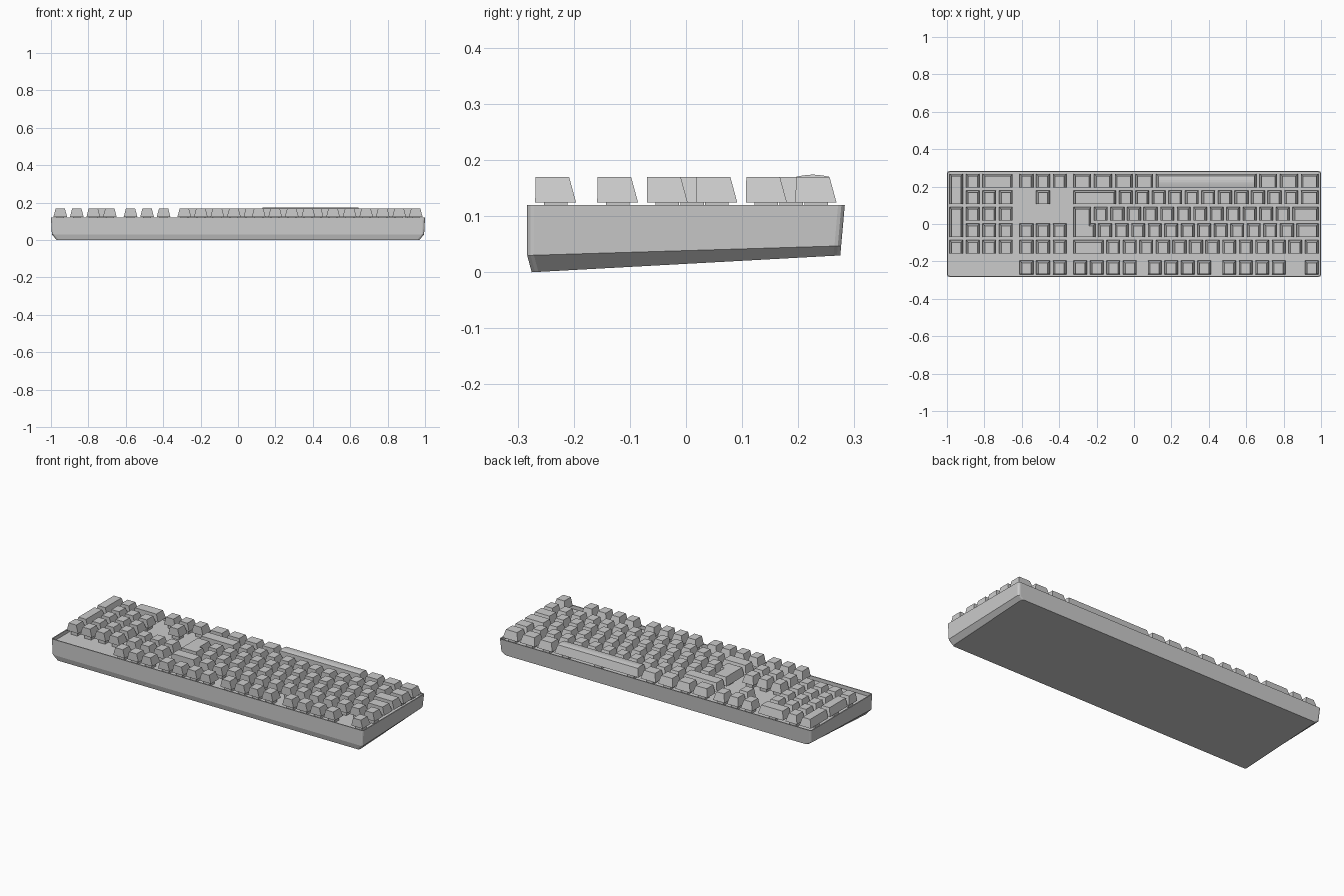
import bpy, bmesh, math

if "Cube" in bpy.data.objects:
    bpy.data.objects.remove(bpy.data.objects["Cube"])

U = 0.0884          # key pitch
GAP = 0.0155        # space between neighbouring keys
X0, Y0 = 0.9945, 0.276
Z_PLATE, Z_KEY, Z_TOP = 0.10, 0.124, 0.170


def finish(bm, name):
    bmesh.ops.recalc_face_normals(bm, faces=bm.faces)
    me = bpy.data.meshes.new(name)
    bm.to_mesh(me)
    bm.free()
    ob = bpy.data.objects.new(name, me)
    bpy.context.collection.objects.link(ob)
    return ob


def loft(bm, rings):
    """Skin a closed stack of point rings and cap both ends."""
    loops = [[bm.verts.new(p) for p in r] for r in rings]
    n = len(loops[0])
    for a, b in zip(loops, loops[1:]):
        for i in range(n):
            j = (i + 1) % n
            bm.faces.new((a[i], a[j], b[j], b[i]))
    bm.faces.new(loops[0][::-1])
    bm.faces.new(loops[-1])


def box(bm, x0, x1, y0, y1, z0, z1):
    base = [(x0, y0), (x1, y0), (x1, y1), (x0, y1)]
    loft(bm, [[(x, y, z) for x, y in base] for z in (z0, z1)])


def case_ring(hx, yf, yb, zf, zb, r=0.012, seg=3):
    """Rounded rectangle whose height runs from zf (front) to zb (back)."""
    pts = []
    for k, (cx, cy) in enumerate([(hx - r, yb - r), (r - hx, yb - r),
                                  (r - hx, yf + r), (hx - r, yf + r)]):
        for s in range(seg + 1):
            a = math.pi / 2 * (k + s / seg)
            x, y = cx + r * math.cos(a), cy + r * math.sin(a)
            pts.append((x, y, zf + (zb - zf) * (y - yf) / (yb - yf)))
    return pts


# Case: sloped underside, chamfered lower edge, thin rim, recessed plate
bm = bmesh.new()
loft(bm, [case_ring(0.970, -0.275, 0.275, 0.0, 0.03),
          case_ring(0.995, -0.283, 0.2765, 0.03, 0.047),
          case_ring(1.0, -0.283, 0.283, 0.12, 0.12),
          case_ring(0.994, -0.277, 0.277, 0.12, 0.12, 0.008),
          case_ring(0.994, -0.277, 0.277, Z_PLATE, Z_PLATE, 0.008)])
finish(bm, "case")


def key(bm, u, v, w=1, h=1, crown=0.0):
    """Keycap with sloped sides and back, upright front, on a square stem.
    u counts from the +x end, v from the +y edge, in key pitches."""
    x1, x0 = X0 - u * U - GAP / 2, X0 - (u + w) * U + GAP / 2
    y1, y0 = Y0 - v * U - GAP / 2, Y0 - (v + h) * U + GAP / 2
    t0, t1 = y0 + 0.0005, y1 - 0.0125
    prof = [(y0, Z_KEY), (y1, Z_KEY), (t1, Z_TOP)]
    if crown:
        prof += [(t1 + (t0 - t1) * i / 6,
                  Z_TOP + crown * math.sin(math.pi * i / 6)) for i in range(1, 6)]
    prof.append((t0, Z_TOP))
    ends = []
    for x, s in ((x0, 1), (x1, -1)):
        ends.append([(x + s * 0.012 * min(1, (z - Z_KEY) / (Z_TOP - Z_KEY)), y, z)
                     for y, z in prof])
    loft(bm, ends)
    stem(bm, (x0 + x1) / 2, (y0 + y1) / 2)


def stem(bm, cx, cy, s=0.021):
    box(bm, cx - s, cx + s, cy - s, cy + s, Z_PLATE - 0.005, Z_KEY + 0.002)


def row(bm, u, v, widths):
    for w in widths:
        key(bm, u, v, w)
        u += w


FN = 5.25   # function row sits a quarter pitch apart

# Letter and modifier block
bm = bmesh.new()
row(bm, 0, 0, [1.25] * 3)
row(bm, 10, 0, [1.25] * 4)
row(bm, 0, 1, [1.25] + [1] * 11 + [2.75])
row(bm, 0, 2, [1.75] + [1] * 12)
row(bm, 0, 3, [1.5] + [1] * 12)
row(bm, 0, 4, [1] * 13 + [2])
finish(bm, "main_keys")

# Crowned long bar
bm = bmesh.new()
key(bm, 3.75, 0, 6.25, crown=0.004)
for u in (4.5, 9.25):
    stem(bm, X0 - u * U, Y0 - U / 2)
finish(bm, "space_bar")

# L-shaped enter key
bm = bmesh.new()
xa = X0 - 15 * U + GAP / 2
xb, xc = X0 - 13.75 * U - GAP / 2, X0 - 13.5 * U - GAP / 2
ya, yb, yc = Y0 - 4 * U + GAP / 2, Y0 - 3 * U - GAP / 2, Y0 - 2 * U - GAP / 2
i, k = 0.012, 0.0125
loft(bm, [[(x, y, Z_KEY) for x, y in
           ((xa, ya), (xc, ya), (xc, yb), (xb, yb), (xb, yc), (xa, yc))],
          [(x, y, Z_TOP) for x, y in
           ((xa + i, ya), (xc - i, ya), (xc - i, yb - k), (xb - i, yb - k),
            (xb - i, yc - k), (xa + i, yc - k))]])
stem(bm, (xa + xb) / 2, (ya + yc) / 2)
finish(bm, "enter_key")

# Function row
bm = bmesh.new()
key(bm, 0, FN)
for u in (2, 6.5, 11):
    row(bm, u, FN, [1] * 4)
finish(bm, "function_keys")

# Navigation cluster and arrows
bm = bmesh.new()
for v in (0, 3, 4, FN):
    row(bm, 15.25, v, [1] * 3)
key(bm, 16.25, 1)
finish(bm, "navigation_keys")

# Number pad
bm = bmesh.new()
row(bm, 18.5, 0, [2, 1])
for v in (1, 2, 3):
    row(bm, 18.5, v, [1] * 3)
row(bm, 18.5, 4, [1] * 4)
for v in (0, 2):
    key(bm, 21.5, v, 1, 2)
finish(bm, "number_pad_keys")
